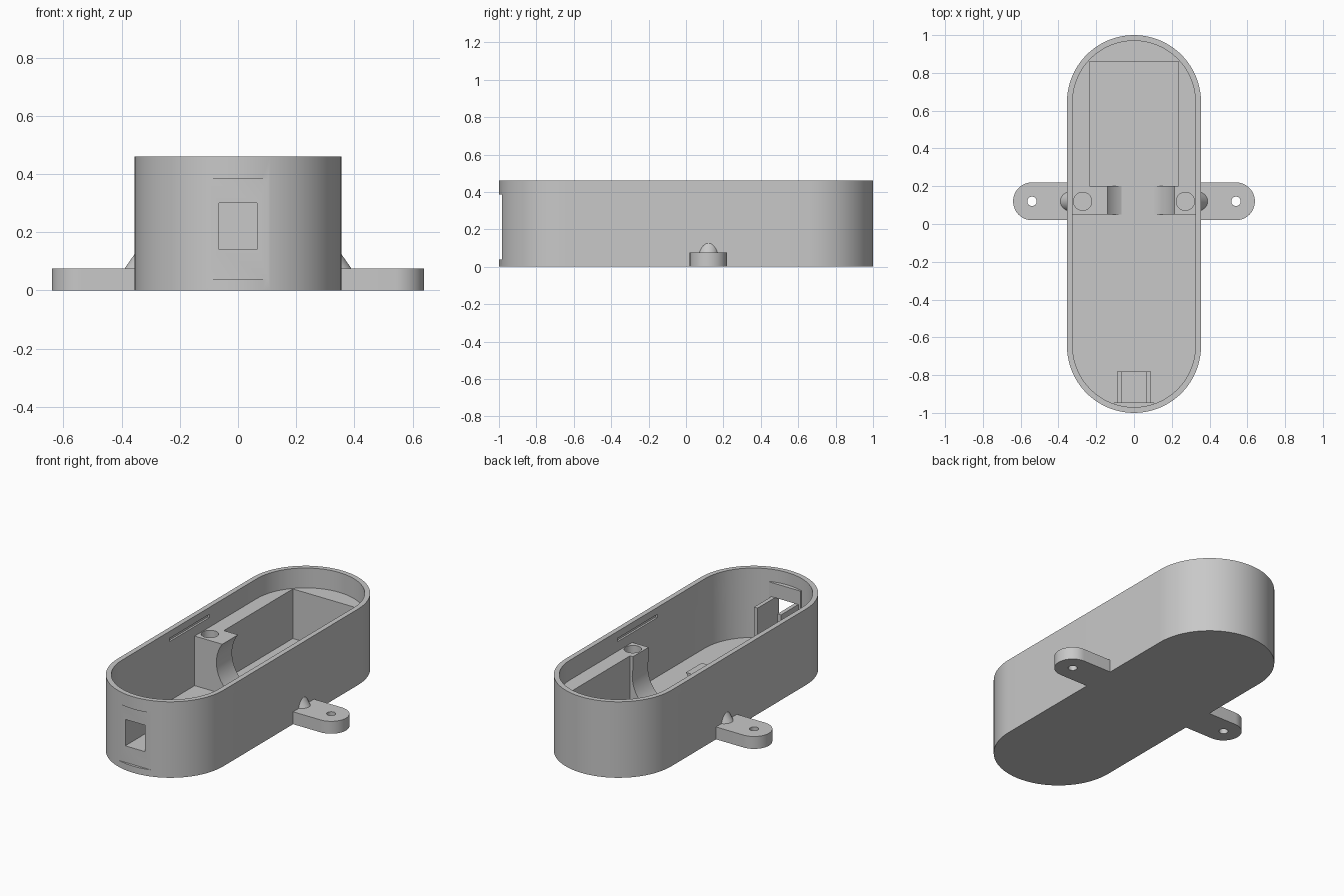
import bpy, bmesh, math
from mathutils import Matrix, Vector

cube = bpy.data.objects.get("Cube")
if cube:
    bpy.data.objects.remove(cube, do_unlink=True)

grey = bpy.data.materials.new("plain grey")
grey.use_nodes = True
colour = (0.58, 0.58, 0.58, 1)
grey.diffuse_color = colour
grey.node_tree.nodes["Principled BSDF"].inputs["Base Color"].default_value = colour


def finish(bm, name):
    bmesh.ops.recalc_face_normals(bm, faces=bm.faces)
    mesh = bpy.data.meshes.new(name)
    bm.to_mesh(mesh)
    bm.free()
    mesh.materials.append(grey)
    obj = bpy.data.objects.new(name, mesh)
    bpy.context.collection.objects.link(obj)
    return obj


def prism(name, points, z0, z1):
    bm = bmesh.new()
    face = bm.faces.new([bm.verts.new((x, y, z0)) for x, y in points])
    top = bmesh.ops.extrude_face_region(bm, geom=[face])["geom"]
    verts = [v for v in top if isinstance(v, bmesh.types.BMVert)]
    bmesh.ops.translate(bm, verts=verts, vec=(0, 0, z1 - z0))
    return finish(bm, name)


def box(name, x0, x1, y0, y1, z0, z1):
    return prism(name, [(x0, y0), (x1, y0), (x1, y1), (x0, y1)], z0, z1)


def rod(name, centre, direction, radius, length):
    bm = bmesh.new()
    turn = Vector(direction).to_track_quat("Z", "Y").to_matrix().to_4x4()
    bmesh.ops.create_cone(bm, cap_ends=True, segments=48, radius1=radius, radius2=radius,
                          depth=length, matrix=Matrix.Translation(centre) @ turn)
    return finish(bm, name)


def arc(cx, cy, r, start, end, steps=40):
    angles = [math.radians(start + (end - start) * i / steps) for i in range(steps + 1)]
    return [(cx + r * math.cos(a), cy + r * math.sin(a)) for a in angles]


def combine(target, tool, operation):
    mod = target.modifiers.new("combine", "BOOLEAN")
    mod.operation = operation
    mod.solver = "EXACT"
    mod.object = tool
    bpy.context.view_layer.objects.active = target
    bpy.ops.object.modifier_apply(modifier=mod.name)
    bpy.data.objects.remove(tool, do_unlink=True)


def cut(target, tool):
    combine(target, tool, "DIFFERENCE")


def join(target, tool):
    combine(target, tool, "UNION")


END = 0.645       # centre of the rounded ends
OUT, IN = 0.355, 0.325
FLOOR, LEDGE, TOP = 0.04, 0.34, 0.46

# Rounded shell, hollow above the ledge and down to the floor at the front
body = prism("case_body", arc(0, END, OUT, 0, 180) + arc(0, -END, OUT, 180, 360), 0, TOP)
cut(body, prism("upper_cavity", arc(0, END, IN, 0, 180) + arc(0, -END, IN, 180, 360), LEDGE, 0.6))
cut(body, prism("front_cavity", [(IN, 0.05), (-IN, 0.05)] + arc(0, -END, IN, 180, 360), FLOOR, 0.5))

# Rectangular rear pocket
cut(body, box("rear_pocket", -0.235, 0.235, 0.2, 0.86, FLOOR, 0.5))

# Round saddle between the two posts, open at the top and clipped at the floor
saddle = rod("saddle_cut", (0.02, 0.125, 0.22), (0, 1, 0), 0.2, 0.19)
cut(saddle, box("saddle_clip", -0.5, 0.5, -0.5, 0.5, -0.2, FLOOR))
cut(body, saddle)
cut(body, box("saddle_opening", -0.14, 0.215, 0.03, 0.22, 0.22, 0.5))

# Flat panel on the front, with a thickened wall behind it
cut(body, box("front_flat", -0.105, 0.105, -1.1, -0.984, 0.04, 0.385))
join(body, box("port_wall", -0.105, 0.105, -0.98, -0.945, 0.03, 0.385))

# Shelf and side guides behind the port
join(body, box("port_shelf", -0.09, 0.09, -0.95, -0.78, 0.03, 0.14))
for side in (-1, 1):
    x0, x1 = sorted((side * 0.066, side * 0.09))
    join(body, box("port_guide", x0, x1, -0.95, -0.78, 0.03, 0.3))
cut(body, box("port_hole", -0.066, 0.066, -1.1, -0.9, 0.14, 0.3))

for side in (-1, 1):
    # Snap groove inside the long wall and screw bore in the post
    x0, x1 = sorted((side * 0.3, side * 0.337))
    cut(body, box("snap_groove", x0, x1, -0.19, 0.19, 0.398, 0.418))
    cut(body, rod("post_bore", (side * 0.272, 0.12, 0.3), (0, 0, 1), 0.048, 0.2))

    # Mounting tab with a rounded end and a screw hole
    outline = [(0.34, 0.02)] + arc(0.54, 0.12, 0.1, -90, 90, 32) + [(0.34, 0.22)]
    name = "left_tab" if side > 0 else "right_tab"
    tab = prism(name, [(side * x, y) for x, y in outline], 0, 0.075)
    cut(tab, rod("tab_hole", (side * 0.54, 0.12, 0.04), (0, 0, 1), 0.025, 0.3))

    # Slanted round gusset where the tab meets the wall
    gusset = rod("tab_gusset", (side * 0.31, 0.12, 0.094), (side * -0.57, 0, 0.82), 0.055, 0.16)
    x0, x1 = sorted((side * 0.345, side * 0.6))
    combine(gusset, box("gusset_clip", x0, x1, 0, 0.3, 0.05, 0.2), "INTERSECT")
    join(tab, gusset)
    join(body, tab)

# Smooth the curved walls and keep the edges crisp
bpy.ops.object.select_all(action="DESELECT")
body.select_set(True)
bpy.context.view_layer.objects.active = body
bpy.ops.object.shade_smooth_by_angle(angle=math.radians(25))
